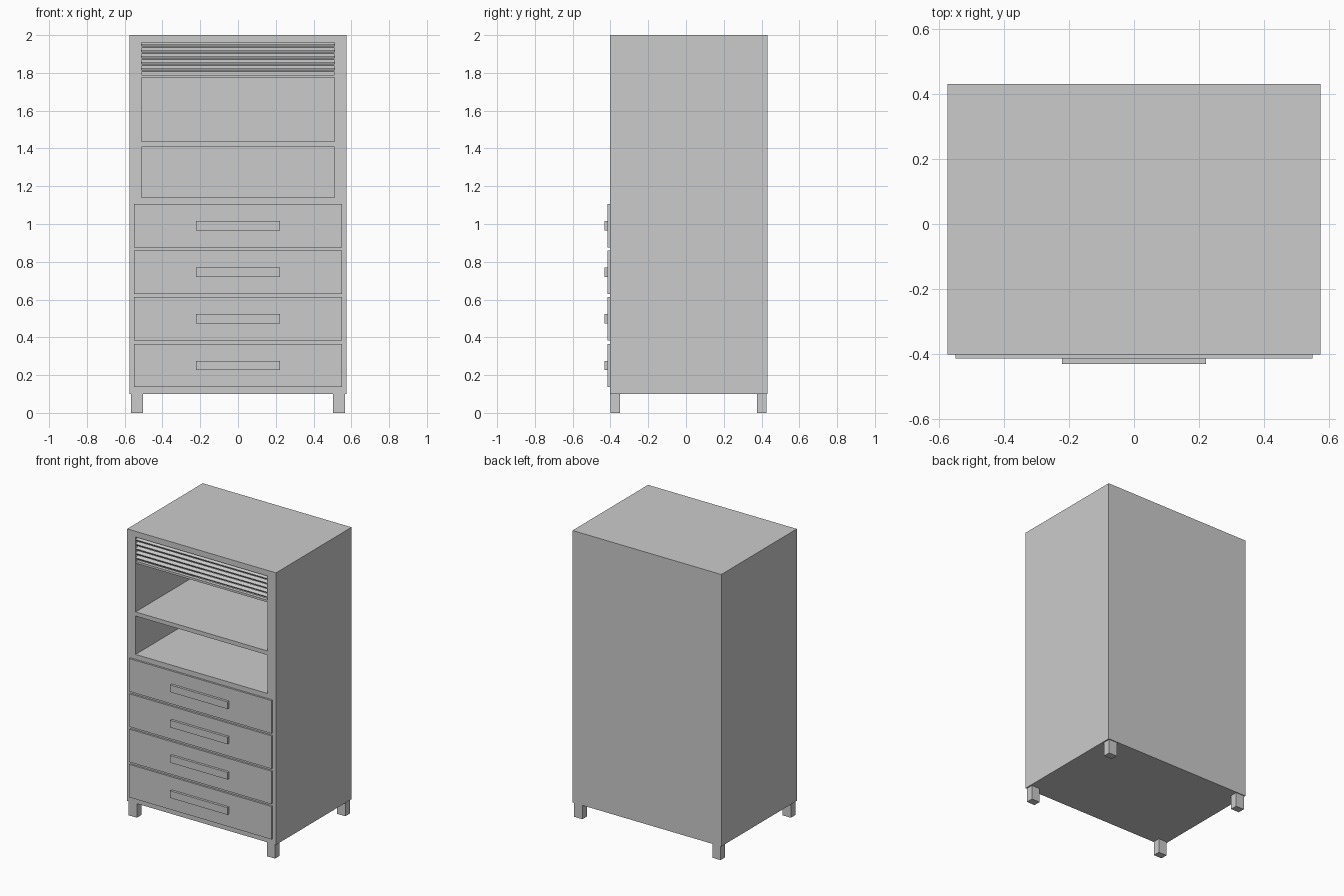
import bpy, bmesh
from math import radians
from mathutils import Matrix, Vector

if "Cube" in bpy.data.objects:
    bpy.data.objects.remove(bpy.data.objects["Cube"])


def box(name, lo, hi, tilt=0.0):
    """Box between two corners, optionally tilted about its own x axis."""
    lo, hi = Vector(lo), Vector(hi)
    size = hi - lo
    bm = bmesh.new()
    bmesh.ops.create_cube(bm, size=1.0, matrix=Matrix.Diagonal((*size, 1.0)))
    mesh = bpy.data.meshes.new(name)
    bm.to_mesh(mesh)
    bm.free()
    obj = bpy.data.objects.new(name, mesh)
    obj.location = (lo + hi) / 2
    obj.rotation_euler.x = tilt
    bpy.context.collection.objects.link(obj)
    return obj


FRONT, BACK = -0.402, 0.432
HALF_W, OPEN_W = 0.575, 0.51

# Cabinet carcass with two open compartments
body = box("cabinet_body", (-HALF_W, FRONT, 0.10), (HALF_W, BACK, 2.0))
for i, (z0, z1) in enumerate([(1.14, 1.408), (1.437, 1.96)]):
    cutter = box(f"compartment_cutter_{i + 1}",
                 (-OPEN_W, FRONT - 0.1, z0), (OPEN_W, BACK - 0.03, z1))
    cutter.hide_render = True
    cutter.hide_set(True)
    mod = body.modifiers.new("compartment", 'BOOLEAN')
    mod.operation = 'DIFFERENCE'
    mod.solver = 'EXACT'
    mod.object = cutter
bpy.context.view_layer.objects.active = body
for mod in list(body.modifiers):
    cutter = mod.object
    bpy.ops.object.modifier_apply(modifier=mod.name)
    bpy.data.objects.remove(cutter)

# Drawers with bar handles
for i in range(4):
    z = 0.251 + i * 0.2465
    box(f"drawer_front_{i + 1}", (-0.55, FRONT - 0.013, z - 0.115),
        (0.55, FRONT, z + 0.115))
    box(f"drawer_handle_{i + 1}", (-0.222, -0.432, z - 0.025),
        (0.222, FRONT - 0.013, z + 0.025))

# Raised shutter: tilted slats above a bottom rail
for i in range(5):
    z = 1.942 - i * 0.0318
    box(f"shutter_slat_{i + 1}", (-OPEN_W, -0.399, z - 0.005),
        (OPEN_W, -0.374, z + 0.005), tilt=radians(25))
box("shutter_bottom_rail", (-OPEN_W, -0.399, 1.775), (OPEN_W, -0.374, 1.79))

# Four short feet
for side, sx in (("left", -1), ("right", 1)):
    for end, y in (("front", FRONT + 0.028), ("back", BACK - 0.031)):
        box(f"{end}_{side}_leg", (sx * 0.534 - 0.032, y - 0.025, 0.0),
            (sx * 0.534 + 0.032, y + 0.025, 0.10))
